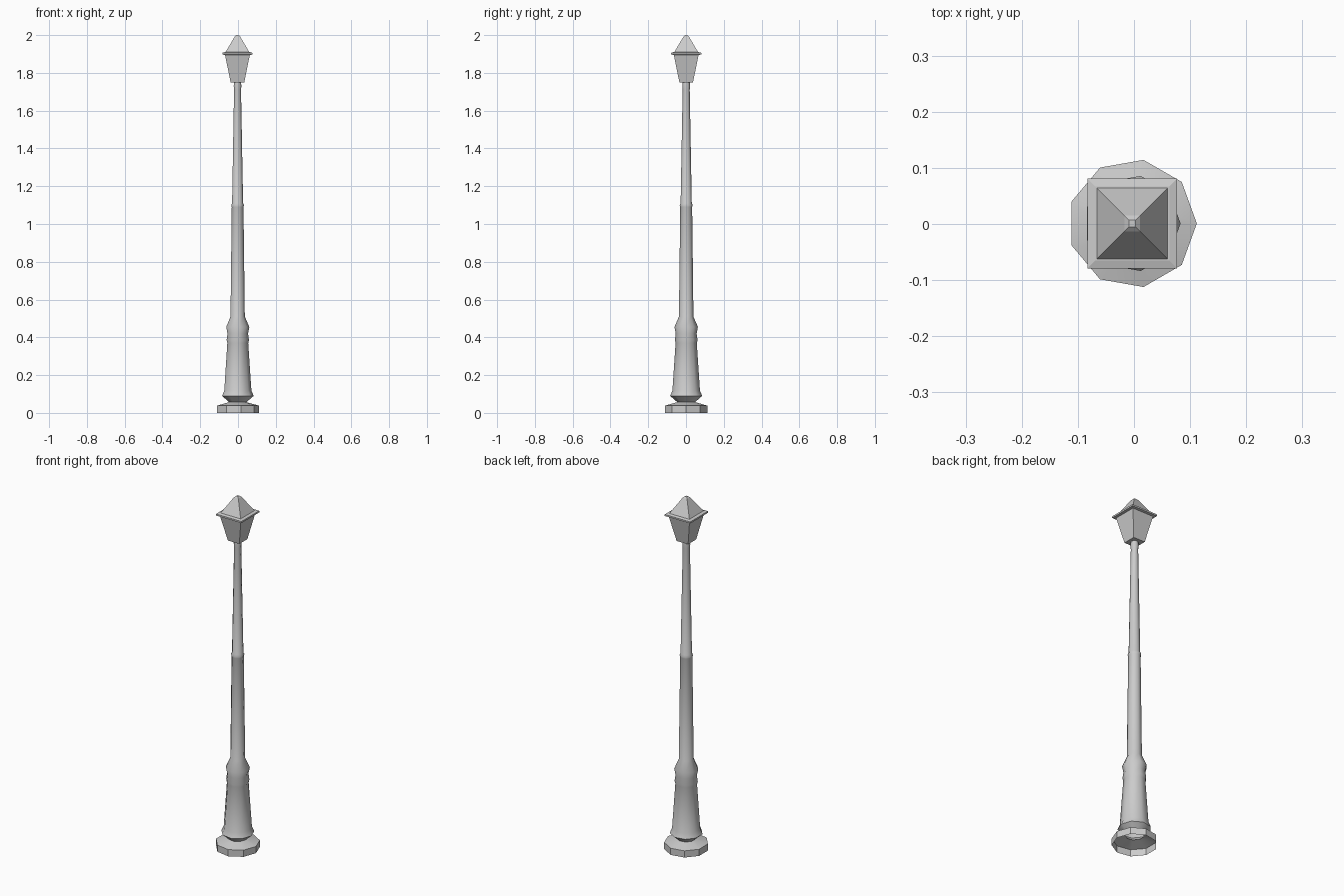
import bpy, bmesh, math

if "Cube" in bpy.data.objects:
    bpy.data.objects.remove(bpy.data.objects["Cube"])

CX, CY = -0.003, 0.001  # shared axis of the lamp


def lathe(name, profile, sides, turn=0.0, scale=1.0, cap_bottom=True, cap_top=True, smooth=40):
    """Stack of regular polygon rings given as (radius, height)."""
    bm = bmesh.new()
    rings = []
    for r, z in profile:
        ring = []
        for i in range(sides):
            a = turn + 2 * math.pi * i / sides
            ring.append(bm.verts.new((CX + r * scale * math.cos(a), CY + r * scale * math.sin(a), z)))
        rings.append(ring)
    for low, high in zip(rings, rings[1:]):
        for i in range(sides):
            j = (i + 1) % sides
            bm.faces.new((low[i], low[j], high[j], high[i]))
    if cap_bottom:
        bm.faces.new(rings[0][::-1])
    if cap_top:
        bm.faces.new(rings[-1])
    mesh = bpy.data.meshes.new(name)
    bm.to_mesh(mesh)
    bm.free()
    obj = bpy.data.objects.new(name, mesh)
    bpy.context.collection.objects.link(obj)
    if smooth:
        bpy.ops.object.select_all(action='DESELECT')
        obj.select_set(True)
        bpy.context.view_layer.objects.active = obj
        bpy.ops.object.shade_smooth_by_angle(angle=math.radians(smooth))
    return obj


def square(name, profile, **kw):
    """Square stack, given as (half width, height)."""
    return lathe(name, profile, 4, math.pi / 4, math.sqrt(2), smooth=0, **kw)


# Foot: nine-sided plinth, hollow underneath
lathe("foot", [(0.115, 0), (0.115, 0.038), (0.048, 0.057)], 9,
      cap_bottom=False, cap_top=False, smooth=30)

# Post: swollen pedestal, collar, tapering shaft with a mid ring
lathe("post", [
    (0.048, 0.057), (0.086, 0.09), (0.074, 0.118), (0.057, 0.37),
    (0.061, 0.385), (0.056, 0.42), (0.063, 0.455), (0.039, 0.51),
    (0.032, 1.09), (0.035, 1.10), (0.030, 1.11),
    (0.019, 1.71), (0.021, 1.73), (0.019, 1.752),
], 9, cap_bottom=False, smooth=60)

# Lantern: flared glass body
square("lantern_body", [(0.036, 1.75), (0.066, 1.897)])

# Rim: thin square plate under the roof
square("lantern_rim", [(0.066, 1.895), (0.080, 1.897), (0.080, 1.906), (0.066, 1.91)])

# Roof: steep pyramid with a small blunt tip
square("lantern_roof", [(0.066, 1.905), (0.014, 1.993), (0.006, 2.0)], cap_bottom=False)
